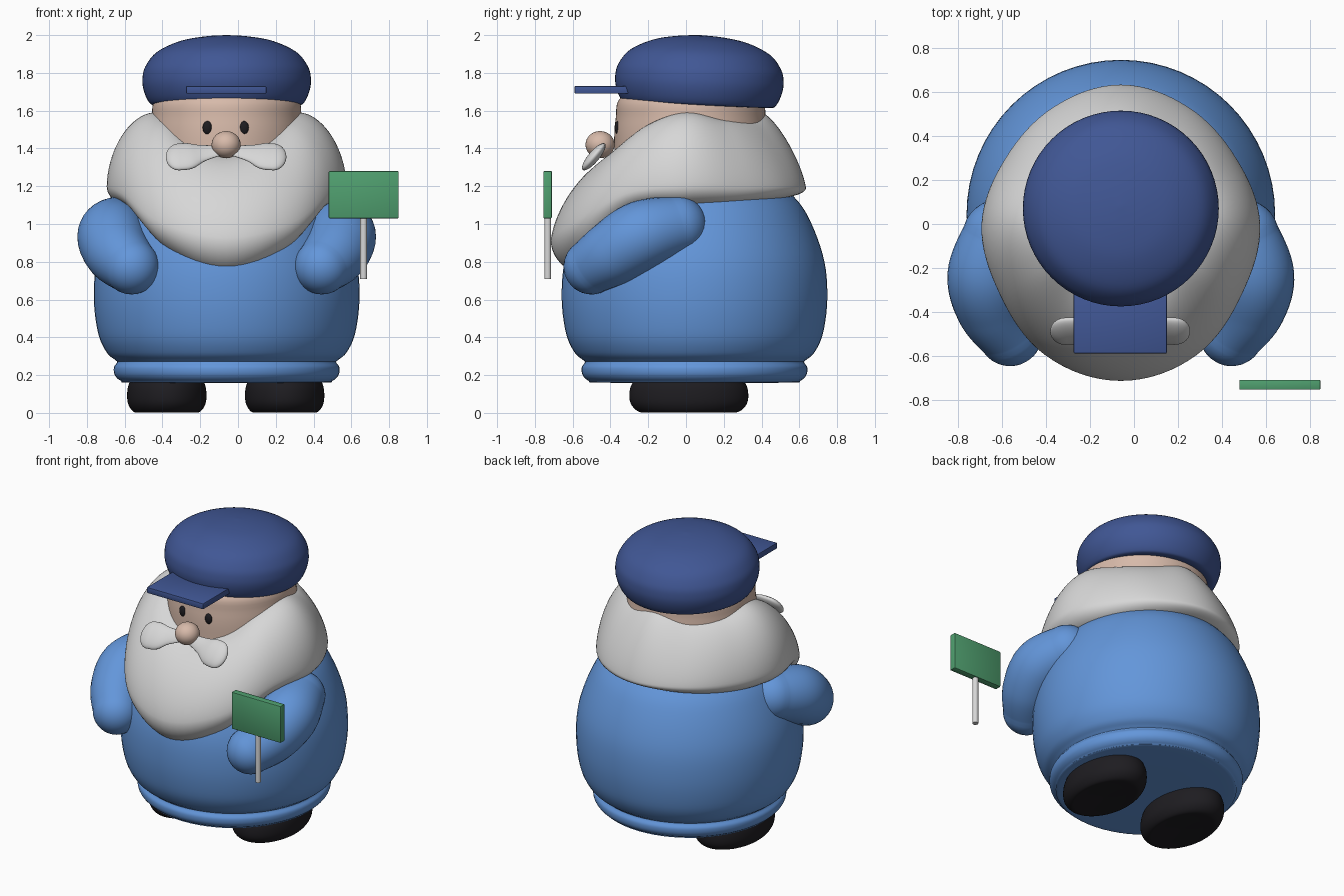
import bpy, bmesh
from math import sin, cos, pi, radians
from mathutils import Vector, Matrix

cube = bpy.data.objects.get("Cube")
if cube:
    bpy.data.objects.remove(cube)

CX = -0.06  # the figure's own centre line


def material(name, rgb):
    m = bpy.data.materials.new(name)
    m.use_nodes = True
    m.diffuse_color = (*rgb, 1)
    m.node_tree.nodes["Principled BSDF"].inputs["Base Color"].default_value = (*rgb, 1)
    return m


coat_blue = material("coat blue", (0.125, 0.305, 0.7))
navy = material("navy", (0.052, 0.095, 0.3))
skin = material("skin", (0.68, 0.49, 0.40))
white = material("white", (0.68, 0.68, 0.68))
green = material("sign green", (0.08, 0.35, 0.16))
black = material("black", (0.013, 0.012, 0.015))


def finish(bm, name, mat, loc=(0, 0, 0), rot_x=0.0, scale=(1, 1, 1)):
    """Turn a bmesh into a smooth-shaded object with sharp edges kept."""
    bmesh.ops.remove_doubles(bm, verts=bm.verts, dist=1e-5)
    bmesh.ops.recalc_face_normals(bm, faces=bm.faces)
    mesh = bpy.data.meshes.new(name)
    bm.to_mesh(mesh)
    bm.free()
    mesh.materials.append(mat)
    for p in mesh.polygons:
        p.use_smooth = True
    mesh.set_sharp_from_angle(angle=radians(40))
    ob = bpy.data.objects.new(name, mesh)
    ob.location, ob.scale = loc, scale
    ob.rotation_euler.x = rot_x
    bpy.context.collection.objects.link(ob)
    return ob


def spline(keys, steps, mirror_ends=False):
    """Catmull-Rom samples through keys of any dimension."""
    n = len(keys)
    first, last = (keys[1], keys[-2]) if mirror_ends else (keys[0], keys[-1])
    k = [first, *keys, last]
    out = []
    for i in range(1, n):
        for s in range(steps):
            t = s / steps
            out.append([0.5 * (2 * b + (c - a) * t + (2 * a - 5 * b + 4 * c - d) * t * t
                               + (3 * b - a - 3 * c + d) * t ** 3)
                        for a, b, c, d in zip(*k[i - 1:i + 3])])
    return out + [list(keys[-1])]


def loft(rings, cap=True):
    bm = bmesh.new()
    rows = [[bm.verts.new(p) for p in ring] for ring in rings]
    n = len(rows[0])
    for a, b in zip(rows, rows[1:]):
        for i in range(n):
            j = (i + 1) % n
            bm.faces.new((a[i], a[j], b[j], b[i]))
    if cap:
        bm.faces.new(rows[0])
        bm.faces.new(rows[-1])
    return bm


def lathe(name, mat, profile, loc, steps=5, sides=64, **kw):
    rings = [[(max(r, 0) * cos(2 * pi * i / sides), max(r, 0) * sin(2 * pi * i / sides), z)
              for i in range(sides)] for r, z in spline(profile, steps)]
    return finish(loft(rings), name, mat, loc, **kw)


def sweep(keys, flat=1.0, sides=32):
    """Round-ended tube through (x, y, z, radius) keys; flat squashes it in y."""
    pts = spline(keys, 8)
    centres = [Vector(p[:3]) for p in pts]
    tangents = [(centres[min(i + 1, len(pts) - 1)] - centres[max(i - 1, 0)]).normalized()
                for i in range(len(pts))]
    stations = [(c, t, p[3]) for c, t, p in zip(centres, tangents, pts)]
    c0, t0, r0 = stations[0]
    c1, t1, r1 = stations[-1]
    angles = [pi / 2 * i / 8 for i in range(1, 9)]
    start = [(c0 - t0 * r0 * sin(a), t0, r0 * cos(a)) for a in reversed(angles)]
    end = [(c1 + t1 * r1 * sin(a), t1, r1 * cos(a)) for a in angles]
    rings = []
    for c, t, r in start + stations + end:
        u = t.cross(Vector((0, 0, 1))).normalized()
        v = u.cross(t)
        rings.append([c + r * (u * cos(2 * pi * i / sides) * flat + v * sin(2 * pi * i / sides))
                      for i in range(sides)])
    return loft(rings)


def ball(name, mat, loc, scale):
    bm = bmesh.new()
    bmesh.ops.create_uvsphere(bm, u_segments=32, v_segments=16, radius=1)
    return finish(bm, name, mat, loc, scale=scale)


def box(name, mat, low, high):
    low, high = Vector(low), Vector(high)
    bm = bmesh.new()
    bmesh.ops.create_cube(bm, size=1, matrix=Matrix.Diagonal((*(high - low), 1)))
    bmesh.ops.bevel(bm, geom=bm.edges[:], offset=0.005, segments=2, affect='EDGES', profile=0.5)
    return finish(bm, name, mat, (low + high) / 2)


# Coat with a rolled hem
lathe("coat", coat_blue,
      [(0, 0.16), (0.5, 0.16), (0.56, 0.17), (0.592, 0.2), (0.597, 0.24), (0.58, 0.268),
       (0.59, 0.28), (0.635, 0.32), (0.68, 0.42), (0.703, 0.6), (0.688, 0.8), (0.62, 1.0),
       (0.53, 1.14), (0.35, 1.28), (0, 1.35)], (CX, 0.045, 0))

# Head and cap
lathe("head", skin,
      [(0, 1.05), (0.3, 1.12), (0.39, 1.25), (0.405, 1.42), (0.397, 1.56), (0.37, 1.67),
       (0.2, 1.75), (0, 1.77)], (CX, 0.025, 0))
lathe("cap", navy,
      [(0, 0.01), (0.3, 0.005), (0.385, 0), (0.415, 0.02), (0.44, 0.08), (0.446, 0.14),
       (0.43, 0.205), (0.37, 0.28), (0.25, 0.337), (0.12, 0.362), (0, 0.37)],
      (CX, 0.065, 1.63), rot_x=radians(-2.5))
box("cap_visor", navy, (-0.275, -0.59, 1.69), (0.15, -0.3, 1.73))

# Beard: keys every 30 degrees from front to back
# (top height, top radius, widest radius, widest height, bottom height, curve power)
keys = [(1.36, 0.37, 0.715, 0.91, 0.72, 1.3),
        (1.41, 0.37, 0.69, 0.99, 0.83, 1.25),
        (1.53, 0.375, 0.638, 1.16, 1.06, 1.15),
        (1.59, 0.385, 0.635, 1.2, 1.09, 1.1),
        (1.55, 0.4, 0.605, 1.19, 1.1, 1.3),
        (1.54, 0.41, 0.615, 1.19, 1.12, 1.5),
        (1.585, 0.41, 0.635, 1.19, 1.14, 1.5)]
half = spline(keys, 8, mirror_ends=True)
columns = half + half[-2:0:-1]
rings = []
for step in range(33):
    t = pi / 2 * step / 20
    ring = []
    for i, (zt, r0, rmax, zm, zb, p) in enumerate(columns):
        if step <= 20:
            r = r0 + (rmax - r0) * sin(t) ** p
            z = zm + (zt - zm) * max(cos(t), 0) ** p
        else:
            u = pi / 2 * (step - 20) / 12
            r = 0.48 + (rmax - 0.48) * max(cos(u), 0)
            z = zm + (zb - zm) * sin(u)
        a = 2 * pi * i / len(columns)
        ring.append((r * sin(a), -r * cos(a), z))
    rings.append(ring)
finish(loft(rings, cap=False), "beard", white, (CX, 0, 0))

# Face details
ball("nose", skin, (CX - 0.003, -0.455, 1.42), (0.077, 0.077, 0.072))

# Paired parts, built for each side
for side, label in ((1, "left"), (-1, "right")):
    ball(label + "_eye", black, (CX - 0.005 + side * 0.097, -0.362, 1.51), (0.025, 0.016, 0.035))
    lobe = sweep([(0.02, 0, 0.012, 0.025), (0.12, 0, -0.005, 0.042), (0.19, 0, -0.02, 0.066),
                  (0.25, 0, -0.025, 0.069)], flat=0.42)
    finish(lobe, label + "_moustache", white, (CX - 0.003, -0.468, 1.38),
           rot_x=radians(-40), scale=(side, 1, 1.3))
    arm = sweep([(0.56, -0.05, 0.99, 0.16), (0.605, -0.23, 0.94, 0.185),
                 (0.575, -0.38, 0.85, 0.175), (0.505, -0.5, 0.775, 0.148)])
    finish(arm, label + "_arm", coat_blue, (CX, 0, 0), scale=(side, 1, 1))
    lathe(label + "_shoe", black,
          [(0, 0.012), (0.6, 0.005), (0.82, 0.004), (0.96, 0.04), (1, 0.09), (0.96, 0.15),
           (0.8, 0.19), (0, 0.21)], (CX - 0.005 + side * 0.312, 0.015, 0),
          scale=(0.21, 0.315, 1))

# Signboard on a stick
box("sign_board", green, (0.48, -0.755, 1.03), (0.85, -0.71, 1.28))
lathe("sign_stick", white, [(0.018, 0.71), (0.018, 1.05)], (0.665, -0.732, 0), steps=1, sides=24)
